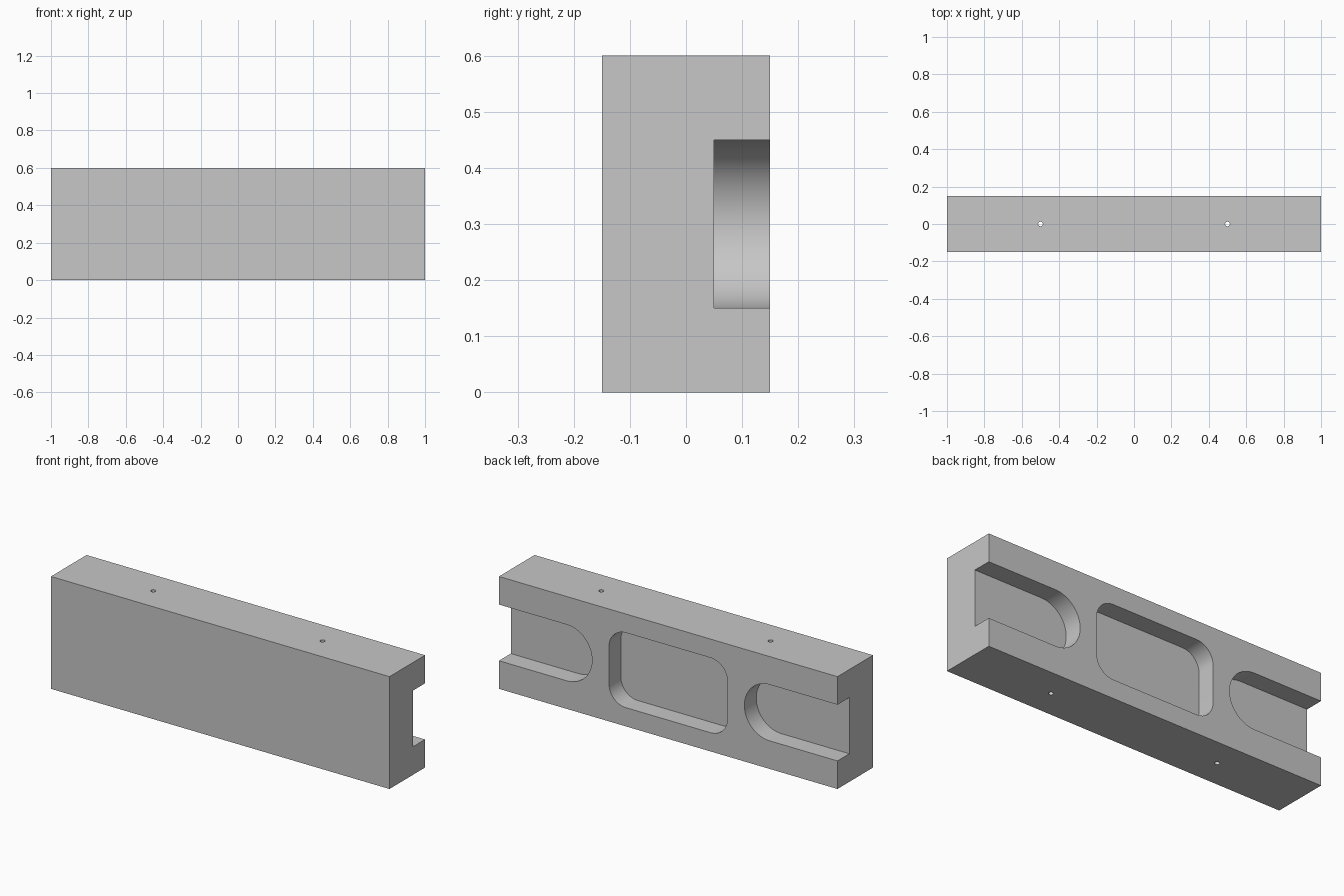
import bpy
import bmesh
from math import cos, sin, pi, radians
from mathutils import Vector

if "Cube" in bpy.data.objects:
    bpy.data.objects.remove(bpy.data.objects["Cube"], do_unlink=True)

LENGTH, DEPTH, HEIGHT = 2.0, 0.3, 0.6
BACK = DEPTH / 2
MID = HEIGHT / 2

grey = bpy.data.materials.new("plain grey")
grey.use_nodes = True
colour = (0.57, 0.57, 0.57, 1)
grey.diffuse_color = colour
grey.node_tree.nodes["Principled BSDF"].inputs["Base Color"].default_value = colour


def prism(name, outline, extrude):
    """Extrude a closed outline along a vector into a solid object."""
    bm = bmesh.new()
    face = bm.faces.new([bm.verts.new(p) for p in outline])
    result = bmesh.ops.extrude_face_region(bm, geom=[face], use_keep_orig=True)
    verts = [g for g in result["geom"] if isinstance(g, bmesh.types.BMVert)]
    bmesh.ops.translate(bm, verts=verts, vec=extrude)
    bmesh.ops.recalc_face_normals(bm, faces=bm.faces)
    mesh = bpy.data.meshes.new(name)
    bm.to_mesh(mesh)
    bm.free()
    mesh.materials.append(grey)
    obj = bpy.data.objects.new(name, mesh)
    bpy.context.collection.objects.link(obj)
    return obj


def rounded_pocket(name, x, half_width, half_height, radius, depth=0.1, steps=16):
    """Rounded rectangle sunk into the back face."""
    outline = []
    for corner, (sx, sz) in enumerate([(1, 1), (-1, 1), (-1, -1), (1, -1)]):
        for i in range(steps + 1):
            a = (corner + i / steps) * pi / 2
            p = (x + sx * (half_width - radius) + radius * cos(a), BACK - depth,
                 MID + sz * (half_height - radius) + radius * sin(a))
            if not outline or (Vector(p) - Vector(outline[-1])).length > 1e-5:
                outline.append(p)
    return prism(name, outline, (0, depth + 0.1, 0))


def pin_hole(name, x, radius=0.0125, steps=32):
    """Round hole running vertically through the block."""
    outline = [(x + radius * cos(2 * pi * i / steps), radius * sin(2 * pi * i / steps), -0.1)
               for i in range(steps)]
    return prism(name, outline, (0, 0, HEIGHT + 0.2))


# Main block
hx, hy = LENGTH / 2, DEPTH / 2
block = prism("block", [(-hx, -hy, 0), (hx, -hy, 0), (hx, hy, 0), (-hx, hy, 0)], (0, 0, HEIGHT))

# Centre pocket, open-ended side slots and vertical pin holes
cutters = [rounded_pocket("centre_pocket", 0, 0.35, 0.2, 0.1)]
for side, sign in (("left", 1), ("right", -1)):
    cutters.append(rounded_pocket(side + "_slot", sign * 0.95, 0.5, 0.15, 0.1499, steps=24))
    cutters.append(pin_hole(side + "_pin_hole", sign * 0.5))

bpy.context.view_layer.objects.active = block
for cutter in cutters:
    cutter.hide_render = True
    mod = block.modifiers.new(cutter.name, "BOOLEAN")
    mod.operation = "DIFFERENCE"
    mod.solver = "EXACT"
    mod.object = cutter
    bpy.ops.object.modifier_apply(modifier=mod.name)
    bpy.data.objects.remove(cutter, do_unlink=True)

# Smooth the rounded walls, keep machined edges crisp
bpy.ops.object.select_all(action="DESELECT")
block.select_set(True)
bpy.ops.object.shade_smooth_by_angle(angle=radians(30))
